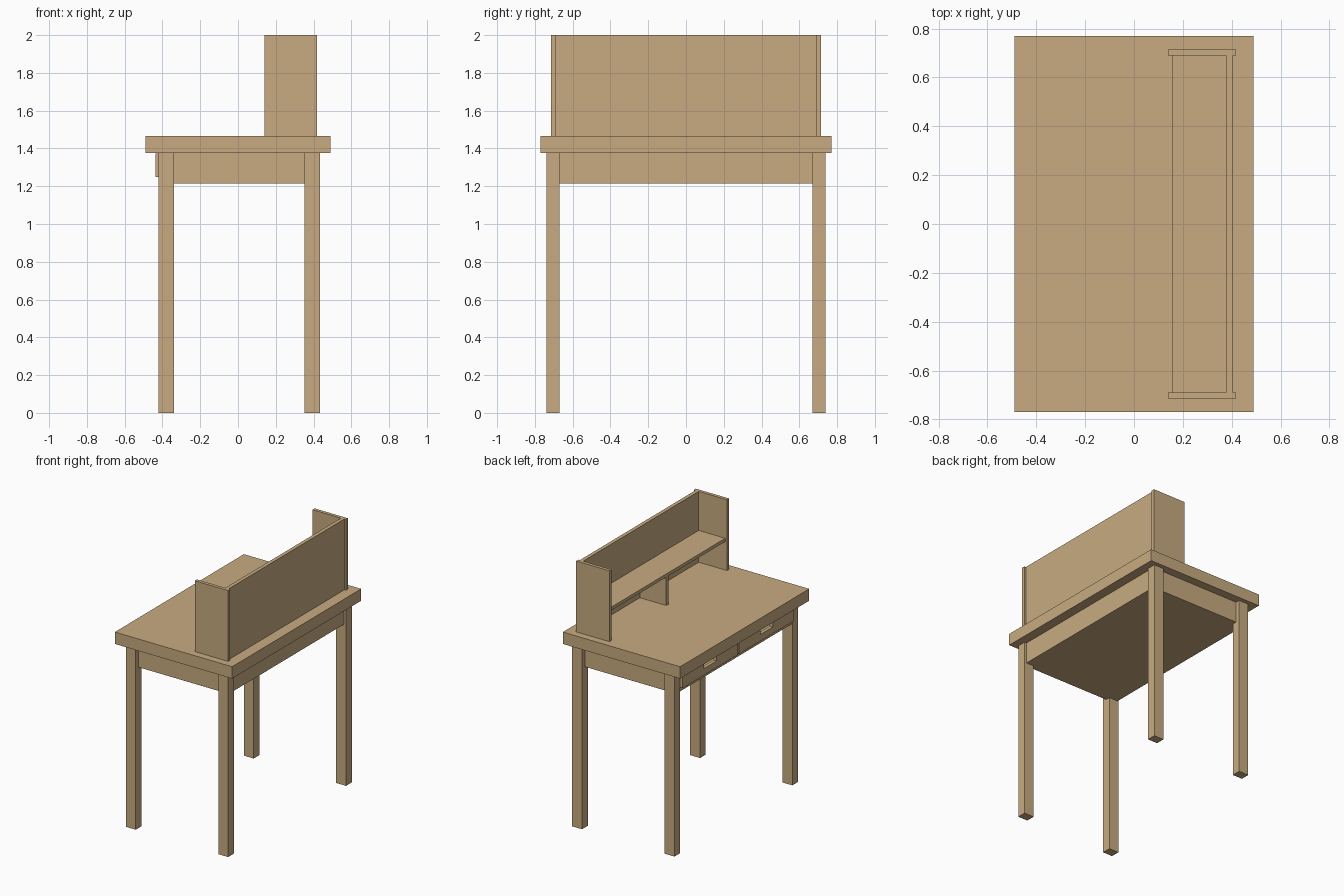
import bpy

if "Cube" in bpy.data.objects:
    bpy.data.objects.remove(bpy.data.objects["Cube"])

wood = bpy.data.materials.new("tan wood")
wood.diffuse_color = (0.58, 0.41, 0.22, 1)
wood.use_nodes = True
wood.node_tree.nodes["Principled BSDF"].inputs["Base Color"].default_value = wood.diffuse_color


def add_mesh(name, verts, faces):
    me = bpy.data.meshes.new(name)
    me.from_pydata(verts, [], faces)
    me.materials.append(wood)
    ob = bpy.data.objects.new(name, me)
    bpy.context.collection.objects.link(ob)
    return ob


def box(name, x, y, z):
    """Box from (min, max) ranges."""
    v = [(a, b, c) for c in z for b in y for a in x]
    f = [(0, 2, 3, 1), (4, 5, 7, 6), (0, 1, 5, 4),
         (2, 6, 7, 3), (0, 4, 6, 2), (1, 3, 7, 5)]
    return add_mesh(name, v, f)


def extrude_x(name, profile, x0, x1):
    """Prism along x from a counter-clockwise (y, z) profile."""
    n = len(profile)
    v = [(x, y, z) for x in (x0, x1) for y, z in profile]
    f = [tuple(range(n))[::-1], tuple(range(n, 2 * n))]
    f += [(i, (i + 1) % n, n + (i + 1) % n, n + i) for i in range(n)]
    return add_mesh(name, v, f)


def sided(s, a, b):
    """Range a..b mirrored to side s."""
    return tuple(sorted((s * a, s * b)))


# Table top
box("table_top", (-0.49, 0.49), (-0.77, 0.77), (1.375, 1.465))

for s, side in ((-1, "right"), (1, "left")):
    # Legs and side aprons
    box("front_leg_" + side, (-0.42, -0.338), sided(s, 0.67, 0.738), (0, 1.375))
    box("back_leg_" + side, (0.352, 0.434), sided(s, 0.67, 0.738), (0, 1.375))
    box("side_apron_" + side, (-0.338, 0.352), sided(s, 0.67, 0.705), (1.215, 1.375))
    # Hutch side panels
    box("hutch_side_" + side, (0.14, 0.418), sided(s, 0.69, 0.715), (1.465, 2.0))
    # Drawer fronts with a finger notch in the top edge
    c, h, n = s * 0.336, 0.329, 0.075
    extrude_x("drawer_front_" + side,
              [(c - h, 1.25), (c + h, 1.25), (c + h, 1.374), (c + n, 1.374),
               (c + n, 1.30), (c - n, 1.30), (c - n, 1.374), (c - h, 1.374)],
              -0.438, -0.412)

# Drawer case: back apron, bottom panel, centre divider
box("back_apron", (0.385, 0.416), (-0.67, 0.67), (1.215, 1.375))
box("case_bottom", (-0.412, 0.385), (-0.67, 0.67), (1.215, 1.25))
box("drawer_divider", (-0.411, 0.385), (-0.015, 0.015), (1.25, 1.375))

# Hutch: back panel, shelf, divider below the shelf
box("hutch_back", (0.377, 0.405), (-0.69, 0.69), (1.465, 2.0))
box("hutch_shelf", (0.155, 0.377), (-0.69, 0.69), (1.68, 1.705))
box("shelf_divider", (0.157, 0.377), (-0.0125, 0.0125), (1.465, 1.68))
